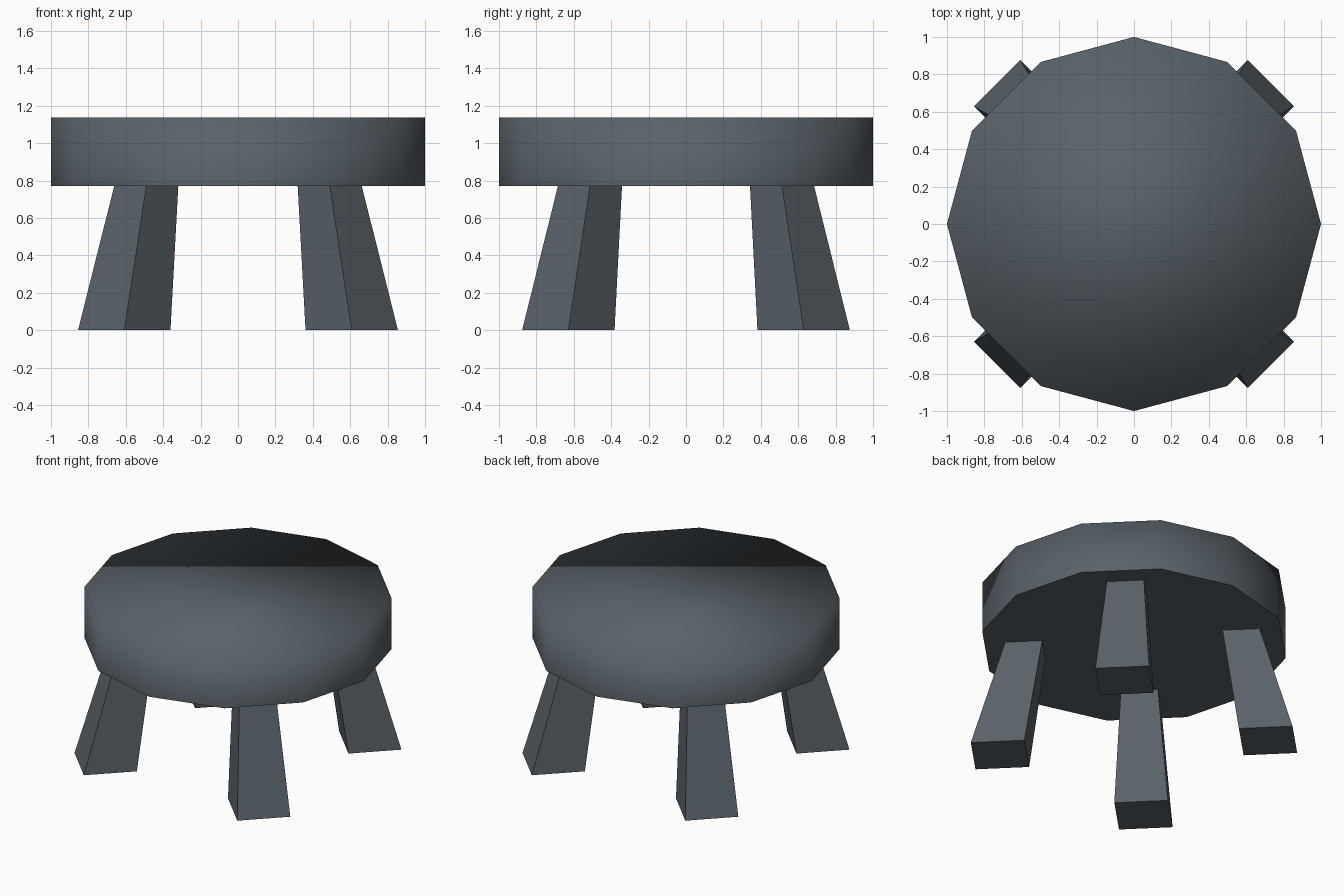
import bpy
import bmesh
from math import cos, sin, pi

cube = bpy.data.objects.get("Cube")
if cube:
    bpy.data.objects.remove(cube, do_unlink=True)

SEAT_BOTTOM, SEAT_TOP = 0.772, 1.137

# Single slate grey finish
slate = bpy.data.materials.new("slate_grey")
slate.use_nodes = True
colour = (0.1, 0.122, 0.14, 1)
slate.diffuse_color = colour
slate.node_tree.nodes["Principled BSDF"].inputs["Base Color"].default_value = colour


def ring(sides, radius, x, y, z):
    """Regular polygon with its first corner on +x."""
    steps = [2 * pi * i / sides for i in range(sides)]
    return [(x + radius * cos(a), y + radius * sin(a), z) for a in steps]


def loft(name, lower, upper):
    """Closed solid between two matching rings."""
    bm = bmesh.new()
    low = [bm.verts.new(p) for p in lower]
    high = [bm.verts.new(p) for p in upper]
    bm.faces.new(low[::-1])
    bm.faces.new(high)
    n = len(low)
    for i in range(n):
        j = (i + 1) % n
        bm.faces.new((low[i], low[j], high[j], high[i]))
    bmesh.ops.recalc_face_normals(bm, faces=bm.faces)
    mesh = bpy.data.meshes.new(name)
    bm.to_mesh(mesh)
    bm.free()
    mesh.materials.append(slate)
    obj = bpy.data.objects.new(name, mesh)
    bpy.context.collection.objects.link(obj)
    return obj


# Twelve-sided seat: rim and top share soft shading, underside stays flat
seat = loft("seat", ring(12, 1, 0, 0, SEAT_BOTTOM), ring(12, 1, 0, 0, SEAT_TOP))
for face in seat.data.polygons:
    face.use_smooth = face.normal.z > -0.5

# Four splayed, tapered legs set diagonally
for end, sy in (("front", -1), ("back", 1)):
    for side, sx in (("right", -1), ("left", 1)):
        loft(f"{end}_{side}_leg",
             ring(4, 0.247, sx * 0.608, sy * 0.629, 0),
             ring(4, 0.171, sx * 0.49, sy * 0.513, SEAT_BOTTOM + 0.002))
